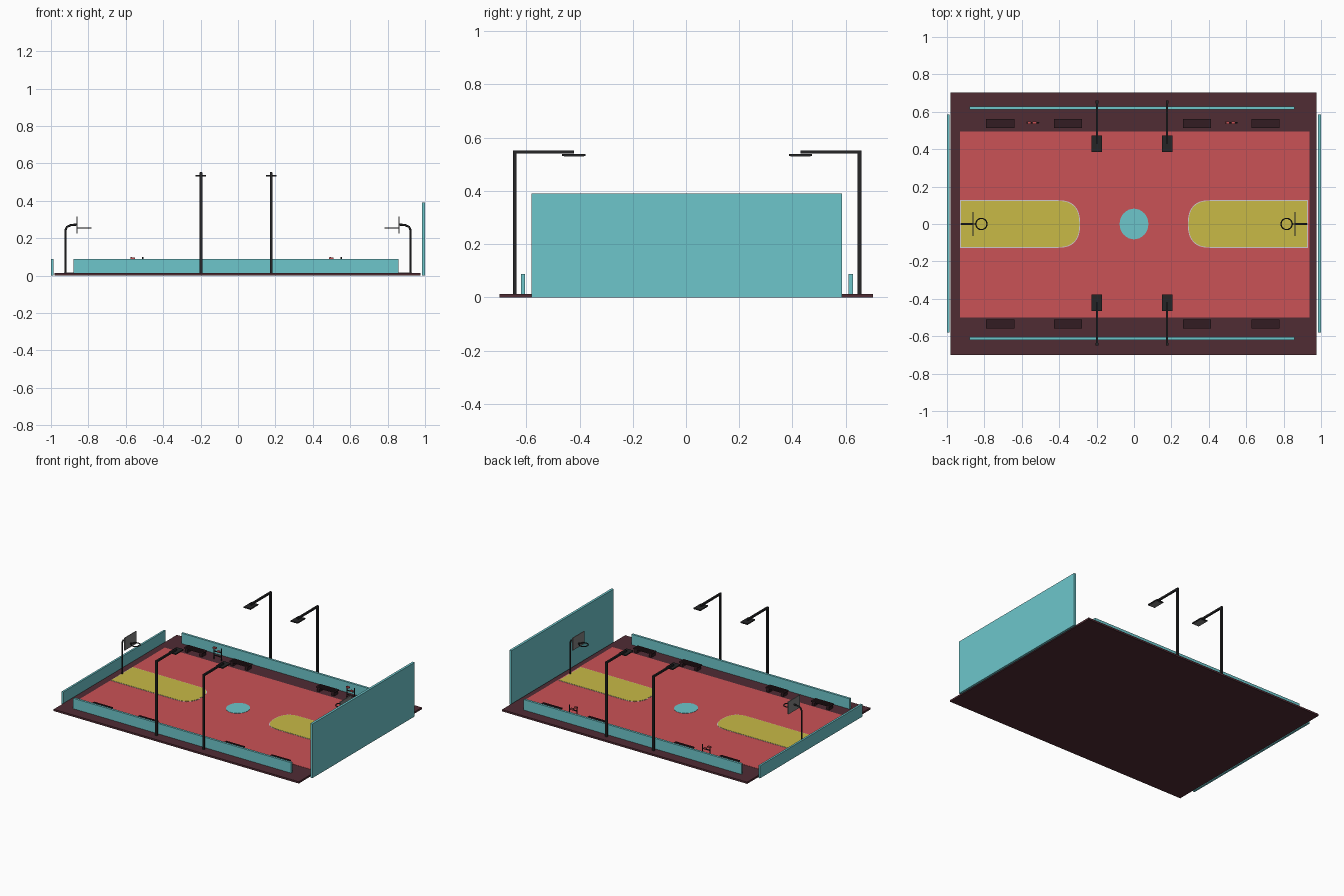
import bpy, bmesh, math

cube = bpy.data.objects.get("Cube")
if cube:
    bpy.data.objects.remove(cube, do_unlink=True)


def material(name, r, g, b):
    m = bpy.data.materials.new(name)
    m.use_nodes = True
    m.diffuse_color = (r, g, b, 1)
    m.node_tree.nodes["Principled BSDF"].inputs["Base Color"].default_value = (r, g, b, 1)
    return m


TEAL = material("teal", 0.155, 0.565, 0.597)
RED = material("court red", 0.59, 0.084, 0.093)
YELLOW = material("key yellow", 0.578, 0.491, 0.061)
MAROON = material("dark maroon", 0.08, 0.025, 0.034)
BENCH = material("bench brown", 0.032, 0.012, 0.016)
BLACK = material("metal black", 0.018, 0.018, 0.019)
GREY = material("panel grey", 0.22, 0.22, 0.22)
WHITE = material("line white", 0.62, 0.58, 0.6)

GROUND = 0.013


def add_object(name, bm, mat):
    bmesh.ops.recalc_face_normals(bm, faces=bm.faces)
    mesh = bpy.data.meshes.new(name)
    bm.to_mesh(mesh)
    bm.free()
    mesh.materials.append(mat)
    obj = bpy.data.objects.new(name, mesh)
    bpy.context.collection.objects.link(obj)
    return obj


def box(name, x, y, z, mat):
    """Box from (min, max) pairs along each axis."""
    bm = bmesh.new()
    bmesh.ops.create_cube(bm, size=1)
    for v in bm.verts:
        v.co = [p[0] if c < 0 else p[1] for c, p in zip(v.co, (x, y, z))]
    return add_object(name, bm, mat)


def around(c, size):
    return (c - size / 2, c + size / 2)


def plate(name, outline, z0, z1, mat):
    bm = bmesh.new()
    face = bm.faces.new([bm.verts.new((x, y, z0)) for x, y in outline])
    top = bmesh.ops.extrude_face_region(bm, geom=[face])["geom"]
    for v in top:
        if isinstance(v, bmesh.types.BMVert):
            v.co.z = z1
    return add_object(name, bm, mat)


def tube(name, points, radius, mat):
    curve = bpy.data.curves.new(name, "CURVE")
    curve.dimensions = "3D"
    curve.bevel_depth = radius
    curve.bevel_resolution = 1
    curve.use_fill_caps = True
    spline = curve.splines.new("POLY")
    spline.points.add(len(points) - 1)
    for p, co in zip(spline.points, points):
        p.co = (*co, 1)
    curve.materials.append(mat)
    obj = bpy.data.objects.new(name, curve)
    bpy.context.collection.objects.link(obj)


# Ground slab, court and centre circle
box("ground_slab", (-0.98, 0.975), (-0.7, 0.703), (0, GROUND), MAROON)
box("court_floor", (-0.93, 0.937), (-0.5, 0.495), (0.01, 0.0145), RED)
circle = [(0.077 * math.cos(math.tau * i / 32), 0.082 * math.sin(math.tau * i / 32))
          for i in range(32)]
plate("centre_circle", circle, 0.0135, 0.016, TEAL)

# Perimeter walls
box("low_end_wall", (-1, -0.986), (-0.58, 0.585), (0, 0.09), TEAL)
box("tall_end_wall", (0.983, 1), (-0.58, 0.585), (0, 0.39), TEAL)
for side, y in (("front", -0.612), ("back", 0.619)):
    box(side + "_wall", (-0.88, 0.857), around(y, 0.016), (0.01, 0.088), TEAL)


def key_outline(s, grow):
    """Painted key with a rounded inner end."""
    half = 0.123 + grow
    pts = [(s * (0.925 + grow), half)]
    for i in range(17):
        a = math.pi / 2 - math.pi * i / 16
        pts.append((s * (0.405 - (0.113 + grow) * abs(math.cos(a)) ** 0.8),
                    half * math.copysign(abs(math.sin(a)) ** 0.8, math.sin(a))))
    pts.append((s * (0.925 + grow), -half))
    return pts


# Keys and hoops, one at each end
for side, s in (("right", -1), ("left", 1)):
    plate(side + "_key_line", key_outline(s, 0.004), 0.0135, 0.0155, WHITE)
    plate(side + "_key", key_outline(s, 0), 0.0135, 0.017, YELLOW)

    px = s * 0.922
    tube(side + "_hoop_post", [(px, 0, 0.01), (px, 0, 0.245), (s * 0.915, 0, 0.26),
                               (s * 0.895, 0, 0.27), (s * 0.862, 0, 0.273)], 0.006, BLACK)
    box(side + "_backboard", around(s * 0.86, 0.006), (-0.065, 0.065), (0.226, 0.316), GREY)
    tube(side + "_rim_bracket", [(s * 0.86, 0, 0.255), (s * 0.845, 0, 0.255)], 0.004, BLACK)
    bpy.ops.mesh.primitive_torus_add(major_radius=0.03, minor_radius=0.0035,
                                     major_segments=24, minor_segments=6,
                                     location=(s * 0.816, 0, 0.255))
    rim = bpy.context.object
    rim.name = side + "_rim"
    rim.data.materials.append(BLACK)

# Floodlights reaching in over the court
for x in (-0.198, 0.177):
    for side, s, out in (("front", -1, 0.643), ("back", 1, 0.652)):
        def span(a, b):
            return tuple(sorted((s * (out - a), s * (out - b))))
        box(side + "_light_post", around(x, 0.014), around(s * out, 0.014), (0.005, 0.552), BLACK)
        box(side + "_light_arm", around(x, 0.012), span(-0.007, 0.222), (0.54, 0.553), BLACK)
        box(side + "_lamp_head", around(x, 0.056), span(0.178, 0.266), (0.531, 0.539), BLACK)
        box(side + "_lamp_panel", around(x, 0.046), span(0.184, 0.26), (0.529, 0.532), GREY)

# Benches along both sides
for x in (-0.715, -0.352, 0.338, 0.703):
    for side, y in (("front", -0.535), ("back", 0.537)):
        box(side + "_bench_seat", around(x, 0.15), around(y, 0.05), (0.038, 0.046), BENCH)
        for d in (-0.014, 0, 0.014):
            box(side + "_bench_slat", around(x, 0.13), around(y + d, 0.008),
                (0.045, 0.049), BENCH)
        for d in (-0.058, 0.058):
            box(side + "_bench_leg", around(x + d, 0.02), around(y, 0.044),
                (0.01, 0.039), BENCH)

# Small exercise frames between the back benches
for x in (-0.54, 0.522):
    for d in (-0.03, 0.03):
        tube("frame_post", [(x + d, 0.541, 0.01), (x + d, 0.541, 0.1)], 0.004, BLACK)
    for z in (0.04, 0.07):
        tube("frame_bar", [(x - 0.03, 0.541, z), (x + 0.03, 0.541, z)], 0.004, BLACK)
    box("frame_handle", (x - 0.036, x - 0.012), around(0.541, 0.014), (0.088, 0.098), RED)
    box("frame_pad", around(x + 0.008, 0.02), around(0.541, 0.012), (0.07, 0.08), RED)
